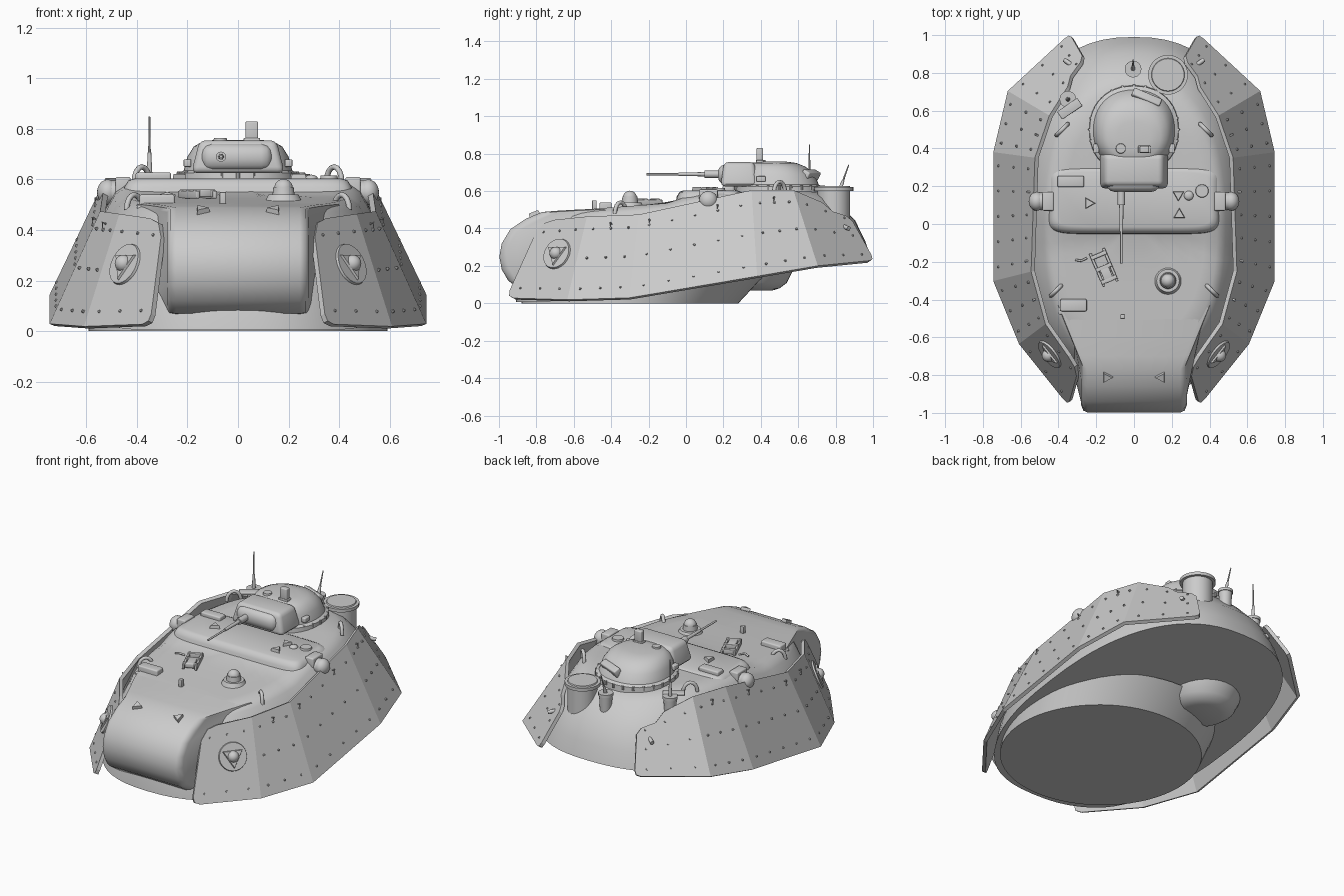
import bpy, bmesh, math
from mathutils import Vector, Matrix

cube = bpy.data.objects.get("Cube")
if cube:
    bpy.data.objects.remove(cube, do_unlink=True)

GREY = (0.6, 0.6, 0.6, 1)
mat = bpy.data.materials.new("armour grey")
mat.use_nodes = True
mat.diffuse_color = GREY
mat.node_tree.nodes["Principled BSDF"].inputs["Base Color"].default_value = GREY


def finish(name, bm, angle=35):
    bmesh.ops.recalc_face_normals(bm, faces=bm.faces)
    me = bpy.data.meshes.new(name)
    bm.to_mesh(me)
    bm.free()
    me.materials.append(mat)
    me.shade_smooth()
    me.set_sharp_from_angle(angle=math.radians(angle))
    ob = bpy.data.objects.new(name, me)
    bpy.context.collection.objects.link(ob)
    return ob


def loft(name, rings, angle=35):
    bm = bmesh.new()
    loops = [[bm.verts.new(p) for p in ring] for ring in rings]
    for a, b in zip(loops, loops[1:]):
        for i in range(len(a)):
            j = (i + 1) % len(a)
            bm.faces.new((a[i], a[j], b[j], b[i]))
    bm.faces.new(loops[0])
    bm.faces.new(loops[-1])
    return finish(name, bm, angle)


def box(name, loc, size, turn=0, bevel=0.008, taper=1.0, tilt=0):
    bm = bmesh.new()
    bmesh.ops.create_cube(bm, size=1)
    for v in bm.verts:
        k = taper if v.co.z > 0 else 1
        v.co = Vector((v.co.x * size[0] * k, v.co.y * size[1] * k, v.co.z * size[2]))
    bmesh.ops.bevel(bm, geom=bm.edges[:], offset=bevel, segments=3, profile=0.5, affect='EDGES')
    m = Matrix.Translation(loc) @ Matrix.Rotation(turn, 4, 'Z') @ Matrix.Rotation(tilt, 4, 'X')
    bm.transform(m)
    return finish(name, bm)


def add_cone(bm, loc, r1, r2, depth, axis=(0, 0, 1), segs=24, spin=0):
    q = Vector(axis).to_track_quat('Z', 'Y').to_matrix().to_4x4()
    m = Matrix.Translation(loc) @ q @ Matrix.Rotation(spin, 4, 'Z')
    bmesh.ops.create_cone(bm, cap_ends=True, segments=segs, radius1=r1, radius2=r2, depth=depth, matrix=m)


def cyl(name, loc, r1, r2, depth, axis=(0, 0, 1), segs=24, spin=0):
    bm = bmesh.new()
    add_cone(bm, loc, r1, r2, depth, axis, segs, spin)
    return finish(name, bm)


def ball(name, loc, r, stretch=(1, 1, 1)):
    bm = bmesh.new()
    bmesh.ops.create_uvsphere(bm, u_segments=24, v_segments=12, radius=r,
                              matrix=Matrix.Translation(loc) @ Matrix.Diagonal((*stretch, 1)))
    return finish(name, bm)


def tube(name, pts, r):
    pts = [Vector(p) for p in pts]
    rings = []
    for i, p in enumerate(pts):
        d = pts[min(i + 1, len(pts) - 1)] - pts[max(i - 1, 0)]
        q = d.to_track_quat('Z', 'Y')
        rings.append([p + q @ Vector((r * math.cos(a), r * math.sin(a), 0))
                      for a in (math.tau * k / 8 for k in range(8))])
    return loft(name, rings, 60)


def outline(cy, rx, ry, height, power=2.4, n=64, cx=0):
    e = 2 / power
    ring = []
    for k in range(n):
        c, s = math.cos(math.tau * k / n), math.sin(math.tau * k / n)
        y = cy + math.copysign(abs(s) ** e, s) * ry
        ring.append((cx + math.copysign(abs(c) ** e, c) * rx, y, height(y)))
    return ring


def flat(z):
    return lambda y: z


def deck(y):
    pts = [(-0.8, 0.48), (-0.5, 0.505), (-0.1, 0.535), (0.05, 0.585), (0.5, 0.605), (0.8, 0.59)]
    for (a, za), (b, zb) in zip(pts, pts[1:]):
        if y <= b:
            return za + (zb - za) * max(0, (y - a) / (b - a))
    return pts[-1][1]


def belly(y):
    return max(0.006, 0.105 + 0.13 * y)


# Hull: sloped belly, rounded walls and bent deck
def wall(t):
    return lambda y: belly(y) * (1 - t) + (deck(y) - 0.03) * t


rings = [outline(0.04, 0.66, 0.95, belly),
         outline(0.035, 0.63, 0.925, wall(0.3)),
         outline(0.035, 0.565, 0.87, wall(0.65)),
         outline(0.01, 0.485, 0.78, wall(1))]
rings += [outline(0, 0.44 * k, 0.72 * k, deck) for k in (1, 0.85, 0.7, 0.5, 0.3, 0.1)]
loft("hull", rings, 45)
loft("hover_base", [outline(-0.3, 0.59, 0.58, flat(0), 2), outline(-0.22, 0.61, 0.64, flat(0.15), 2)])
loft("belly_boss", [outline(0.34, r, r, flat(z), 2, 32, -0.22)
                    for r, z in ((0.12, 0.068), (0.16, 0.08), (0.2, 0.11), (0.235, 0.18))], 60)

# Rounded nose with shoulders that flare into the hull
profile = [(-0.45, 0.507), (-0.6, 0.5), (-0.7, 0.494), (-0.77, 0.488), (-0.86, 0.45), (-0.94, 0.395),
           (-0.985, 0.32), (-0.998, 0.25), (-0.985, 0.18), (-0.95, 0.12), (-0.88, 0.07), (-0.7, 0.06), (-0.45, 0.06)]
nose = []
for x, inset in ((-0.28, 0.04), (-0.268, 0.01), (-0.245, 0), (0.245, 0), (0.268, 0.01), (0.28, 0.04)):
    nose.append([(x * (1 + 1.5 * max(0, y + 0.77)), y + inset, 0.27 + (z - 0.27) * (1 - 2 * inset))
                 for y, z in profile])
loft("nose", nose, 45)
loft("raised_deck_plate", [outline(0.13, w, d, flat(z), 8) for w, d, z in
                           ((0.46, 0.19, 0.5), (0.45, 0.18, 0.57), (0.435, 0.165, 0.595), (0.41, 0.145, 0.604))], 60)

# Side armour skirts: bottom and top corners of five facets
LOW = [(0.34, -0.955, 0.025), (0.6, -0.63, 0.015), (0.735, -0.3, 0.025),
       (0.735, 0.38, 0.14), (0.66, 0.7, 0.195), (0.335, 1.0, 0.225)]
TOP = [(0.288, -0.77, 0.435), (0.46, -0.525, 0.46), (0.535, -0.25, 0.47),
       (0.515, 0.35, 0.6), (0.44, 0.57, 0.6), (0.25, 0.87, 0.47)]
FRONT_CUT = [(1, 0), (1, 1), (0.3, 1), (0.1, 0.97), (0, 0.84), (0, 0.1), (0.03, 0.03), (0.12, 0)]
REAR_CUT = [(0, 0), (0.92, 0), (0.98, 0.03), (1, 0.12), (0.98, 0.84), (0.9, 0.92), (0.65, 0.9), (0.5, 1), (0, 1)]
FULL = [(0, 0), (1, 0), (1, 1), (0, 1)]


def skirt_point(i, u, v, side):
    low = Vector(LOW[i]).lerp(Vector(LOW[i + 1]), u)
    top = Vector(TOP[i]).lerp(Vector(TOP[i + 1]), u)
    n = (Vector(LOW[i + 1]) - Vector(LOW[i])).cross(top - low).normalized()
    p = low.lerp(top, v)
    return Vector((p.x * side, p.y, p.z)), Vector((n.x * side, n.y, n.z))


for side, label in ((1, "left"), (-1, "right")):
    bm = bmesh.new()
    for i in range(5):
        cut = FRONT_CUT if i == 0 else REAR_CUT if i == 4 else FULL
        bm.faces.new([bm.verts.new(skirt_point(i, u, v, side)[0]) for u, v in cut])
    bmesh.ops.remove_doubles(bm, verts=bm.verts, dist=0.001)
    skirt = finish(label + "_skirt", bm)
    skirt.data.shade_flat()
    mod = skirt.modifiers.new("thickness", 'SOLIDIFY')
    mod.thickness = 0.022
    mod.offset = 0

    # Rivet rows and small hooks
    bm = bmesh.new()
    for i, count in enumerate((3, 3, 5, 3, 3)):
        for v in (0.13, 0.5, 0.85):
            for k in range(count):
                if i == 0 and v == 0.5:
                    continue
                p, n = skirt_point(i, (k + 0.5) / count, v, side)
                add_cone(bm, p + n * 0.012, 0.007, 0.005, 0.01, n, 8)
    finish(label + "_rivets", bm)
    for i, u in ((1, 0.5), (2, 0.1), (2, 0.7), (3, 0.5)):
        p, n = skirt_point(i, u, 0.9, side)
        up = Vector((0, 0, 0.03))
        tube(label + "_skirt_hook", [p, p + n * 0.025, p + n * 0.025 - up, p - up], 0.005)

    # Round badge with a triangular boss
    p, n = skirt_point(0, 0.6, 0.56, side)
    cyl(label + "_badge_plate", p + n * 0.012, 0.088, 0.083, 0.016, n, 32)
    cyl(label + "_badge_triangle", p + n * 0.022, 0.075, 0.065, 0.014, n, 3, math.pi)
    ball(label + "_badge_dome", p + n * 0.022, 0.034)

    # Side lamps
    box(label + "_lamp_bracket", (side * 0.455, 0.12, 0.57), (0.06, 0.1, 0.08))
    cyl(label + "_lamp_barrel", (side * 0.49, 0.12, 0.55), 0.046, 0.046, 0.08, (1, 0, 0))
    ball(label + "_lamp", (side * 0.515, 0.12, 0.55), 0.05, (0.85, 1, 1))

    # Lifting loops
    for x, y, z in ((0.41, -0.35, 0.48), (0.38, 0.5, 0.59)):
        arc = [(side * (x + 0.03 * math.cos(a)), y - 0.03 * math.cos(a), z + 0.06 * math.sin(a))
               for a in (math.pi * k / 8 for k in range(9))]
        tube(label + "_lifting_loop", arc, 0.011)
    cyl(label + "_nose_triangle", (side * 0.145, -0.81, 0.475), 0.037, 0.03, 0.03, (0, -0.4, 1), 3, side * math.pi / 2)
    tube(label + "_rear_strut", [(side * 0.3, 0.82, 0.42), (side * 0.37, 0.87, 0.4)], 0.012)

# Turret dome, collar and gun housing
levels = [(0.57, 0.24, 0.26, 0.735), (0.625, 0.235, 0.265, 0.73), (0.635, 0.215, 0.28, 0.71),
          (0.69, 0.2, 0.29, 0.685), (0.73, 0.175, 0.31, 0.64), (0.75, 0.14, 0.34, 0.59), (0.757, 0.09, 0.4, 0.54)]
loft("turret", [outline((f + b) / 2, rx, (b - f) / 2, flat(z), 2.2, 48) for z, rx, f, b in levels])
bm = bmesh.new()
for k in range(24):
    a = math.tau * k / 24
    add_cone(bm, (0.235 * math.cos(a), 0.5 + 0.235 * math.sin(a), 0.618), 0.008, 0.007, 0.026, segs=8)
finish("turret_ring_bolts", bm)
box("gun_housing", (0, 0.285, 0.69), (0.37, 0.2, 0.13), bevel=0.025, taper=0.82)
box("mantlet", (-0.005, 0.23, 0.688), (0.285, 0.12, 0.11), bevel=0.045)
cyl("gun_collar", (-0.067, 0.15, 0.69), 0.02, 0.02, 0.1, (0, 1, 0))
cyl("gun_sleeve", (-0.067, 0.05, 0.69), 0.009, 0.012, 0.18, (0, 1, 0), 12)
cyl("gun_barrel", (-0.067, -0.1, 0.69), 0.006, 0.006, 0.22, (0, 1, 0), 12)

# Turret fittings
cyl("turret_cap", (-0.07, 0.4, 0.755), 0.028, 0.025, 0.02)
box("periscope_foot", (0.055, 0.395, 0.755), (0.065, 0.04, 0.02), bevel=0.004)
box("periscope", (0.055, 0.395, 0.79), (0.05, 0.035, 0.08), bevel=0.006)
box("turret_stowage", (0.065, 0.665, 0.685), (0.16, 0.045, 0.05), -0.4, tilt=-0.5)
for side in (1, -1):
    box("turret_side_block", (side * 0.2, 0.4, 0.665), (0.03, 0.05, 0.03), bevel=0.005)

# Rear cupola and aerials
cyl("rear_cupola", (0.18, 0.79, 0.5), 0.088, 0.088, 0.22, segs=32)
cyl("rear_cupola_rim", (0.18, 0.79, 0.611), 0.105, 0.105, 0.02, segs=32)
cyl("rear_cupola_lid", (0.18, 0.79, 0.622), 0.09, 0.085, 0.012, segs=32)
for x, y, z, dx, dy, dz in ((-0.35, 0.66, 0.61, 0, 0, 0.24), (-0.005, 0.82, 0.6, 0, 0.05, 0.14)):
    cyl("aerial_pot", (x, y, z - 0.09), 0.03, 0.04, 0.18)
    cyl("aerial_pot_rim", (x, y, z), 0.044, 0.044, 0.018)
    axis = Vector((dx, dy, dz))
    base = Vector((x, y, z))
    cyl("aerial_base", base + axis * 0.2, 0.012, 0.007, axis.length * 0.4, axis, 12)
    cyl("aerial", base + axis * 0.6, 0.006, 0.003, axis.length * 0.8, axis, 8)
box("aerial_bracket", (-0.34, 0.61, 0.613), (0.13, 0.05, 0.02), 0.6, 0.005)

# Deck fittings
cyl("deck_dome_base", (0.18, -0.3, 0.525), 0.075, 0.06, 0.03, segs=32)
cyl("deck_dome_collar", (0.18, -0.3, 0.55), 0.045, 0.04, 0.04)
ball("deck_dome", (0.18, -0.3, 0.565), 0.037)
box("front_stowage", (-0.32, -0.43, 0.51), (0.14, 0.065, 0.06))
box("front_stowage_foot", (-0.31, -0.43, 0.485), (0.18, 0.1, 0.03))
box("rear_stowage", (-0.335, 0.225, 0.61), (0.14, 0.06, 0.035))
for x, y, spin in ((-0.24, 0.11, 0.5), (0.235, 0.155, 0), (0.24, 0.05, 1)):
    cyl("deck_triangle", (x, y, 0.61), 0.037, 0.03, 0.025, segs=3, spin=spin * math.pi)
cyl("deck_cap", (0.36, 0.175, 0.607), 0.036, 0.033, 0.018)
ball("deck_bump", (0.29, 0.15, 0.604), 0.025, (1, 1, 0.6))
box("deck_stud", (-0.06, -0.49, 0.525), (0.025, 0.025, 0.05), bevel=0.004)

# Strapped tool with rails
for dx in (-0.035, 0.035):
    box("tool_rail", (-0.16 + dx, -0.23 + dx * 0.4, 0.54), (0.015, 0.19, 0.03), 0.4, 0.004)
for k in (-0.07, 0.0, 0.07):
    box("tool_strap", (-0.16 - k * 0.39, -0.23 + k * 0.92, 0.545), (0.09, 0.022, 0.03), 0.4, 0.004)
box("tool_body", (-0.145, -0.265, 0.545), (0.05, 0.09, 0.03), 0.4, 0.006)
tube("tool_chain", [(-0.31, -0.19, 0.535), (-0.28, -0.195, 0.545), (-0.25, -0.18, 0.535)], 0.006)
